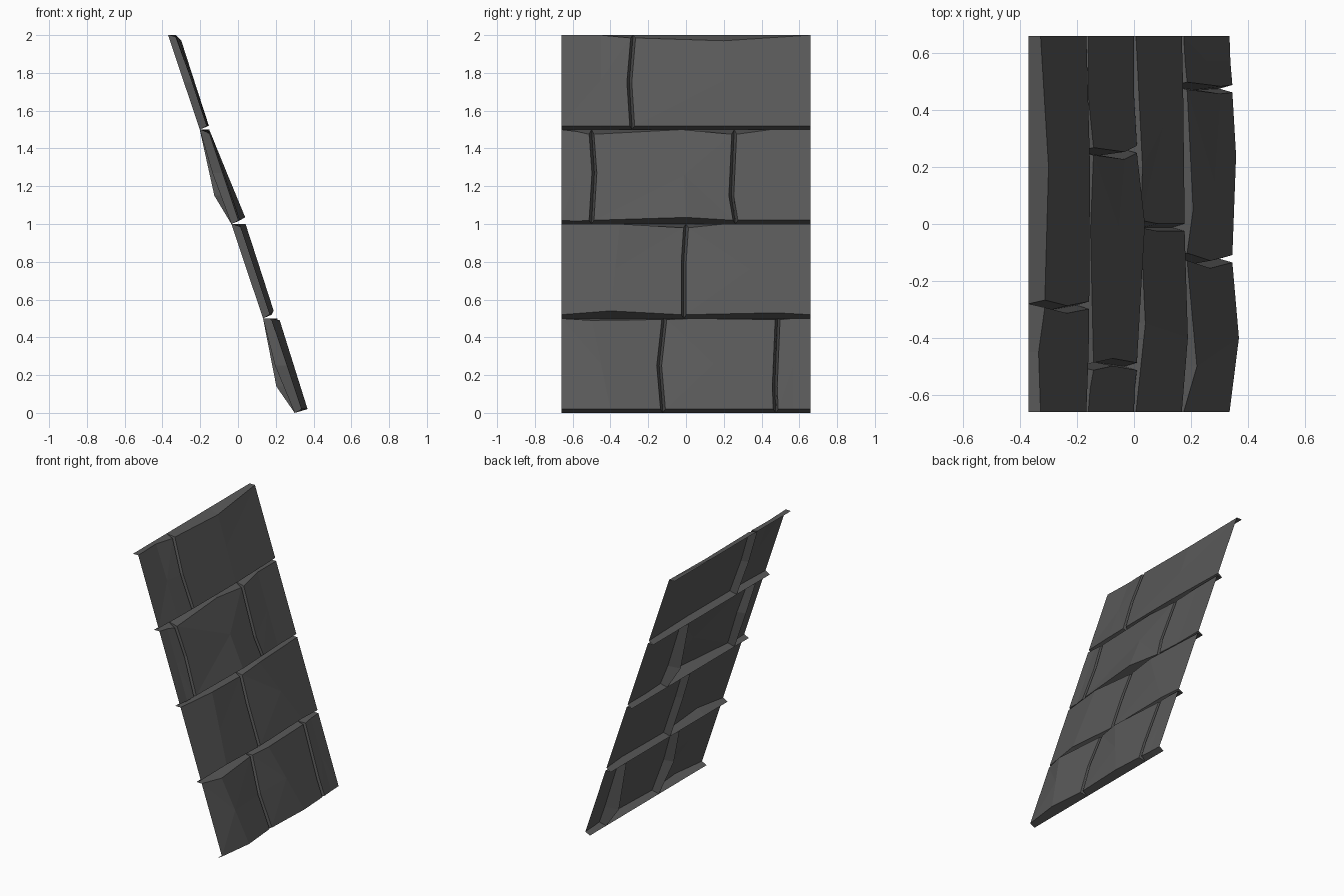
import bpy

if "Cube" in bpy.data.objects:
    bpy.data.objects.remove(bpy.data.objects["Cube"])

HALF, END_D, JOINT_D, GAP = 0.66, 0.042, 0.052, 0.013

stone = bpy.data.materials.new("dark_grey_stone")
stone.diffuse_color = (0.1, 0.1, 0.1, 1)
stone.use_nodes = True
stone.node_tree.nodes["Principled BSDF"].inputs["Base Color"].default_value = stone.diffuse_color


def point(y, z, d):
    """Point at height d above the leaning plane that holds the groove bottoms."""
    return (0.30 - 0.335 * z + d, y, z)


# joints per row: y at bottom, y at middle, z of middle, y at top, depth at middle
# stones per row: middle of lower edge (y, dz, d), middle of upper edge (y, dz, d)
ROWS = [
    dict(drop=0.006,
         joints=[(-0.122, -0.142, 0.25, -0.115, -0.02), (0.475, 0.47, 0.14, 0.485, -0.05)],
         stones=[((-0.4, 0.02, 0.075), (-0.5, -0.01, 0.085)),
                 ((0.24, 0.02, 0.065), (0.05, 0.0, 0.075)),
                 ((0.57, 0.02, 0.045), (0.57, 0.0, 0.047))]),
    dict(drop=0.02,
         joints=[(-0.012, -0.012, 0.8, 0.0, 0.0)],
         stones=[((-0.4, 0.04, 0.07), (-0.35, 0.0, 0.075)),
                 ((0.48, 0.03, 0.05), (0.2, 0.0, 0.065))]),
    dict(drop=0.025,
         joints=[(-0.5, -0.485, 0.27, -0.5, -0.01), (0.262, 0.24, 0.15, 0.255, -0.04)],
         stones=[((-0.58, 0.015, 0.042), (-0.58, -0.01, 0.045)),
                 ((0.0, 0.035, 0.085), (-0.02, 0.0, 0.05)),
                 ((0.45, 0.02, 0.042), (0.45, 0.0, 0.042))]),
    dict(drop=0.015,
         joints=[(-0.285, -0.3, 0.25, -0.28, 0.0)],
         stones=[((-0.45, 0.02, 0.05), (-0.45, 0.0, 0.035)),
                 ((0.2, 0.02, 0.055), (0.2, -0.03, 0.06))]),
]


def edge(joint, z0, side, drop):
    """Rim and groove points (bottom, middle, top) on one side of a stone."""
    yb, ym, zm, yt, dm = joint
    zm = zm if zm < 0.5 else zm - 0.5
    end = abs(ym) == HALF
    g, d = (0, END_D) if end else (GAP * side, JOINT_D)
    top = 0.5 - (0 if end else drop)
    rim = [point(yb + g, z0 + 0.02, d), point(ym + g, z0 + zm, d), point(yt + g, z0 + top, d)]
    groove = [point(yb, z0, 0), point(ym, z0 + zm, dm), point(yt, z0 + 0.5, 0)]
    return rim, groove, end


def make_stone(name, z0, left, right, low, high, drop):
    lr, lg, l_end = edge(left, z0, 1, drop)
    rr, rg, r_end = edge(right, z0, -1, drop)
    lo = point(low[0], z0 + low[1], low[2])
    hi = point(high[0], z0 + 0.5 + high[1], high[2])
    # rings run anticlockwise from the lower left, seen from outside
    rim = [lr[0], lo, rr[0], rr[1], rr[2], hi, lr[2], lr[1]]
    groove = [lg[0], point(low[0], z0, 0), rg[0], rg[1], rg[2],
              point(high[0], z0 + 0.5, 0), lg[2], lg[1]]
    centre = point((low[0] + high[0]) / 2, z0 + 0.26, (low[2] + high[2]) / 2)
    faces = []
    for i in range(8):
        j = (i + 1) % 8
        faces.append((i, j, 16))                      # faceted outer face
        if not (r_end and i in (2, 3)) and not (l_end and i in (6, 7)):
            faces.append((i, 8 + i, 8 + j, j))        # wall down into the groove
    mesh = bpy.data.meshes.new(name)
    mesh.from_pydata(rim + groove + [centre], [], faces)
    mesh.materials.append(stone)
    bpy.context.collection.objects.link(bpy.data.objects.new(name, mesh))


# four leaning courses of stones, open at the back and at both ends
for r, row in enumerate(ROWS):
    ends = [(s * HALF, s * HALF, 0.25, s * HALF, 0) for s in (-1, 1)]
    joints = [ends[0]] + row["joints"] + [ends[1]]
    for s, (low, high) in enumerate(row["stones"]):
        make_stone(f"course_{r + 1}_stone_{s + 1}", r * 0.5,
                   joints[s], joints[s + 1], low, high, row["drop"])
